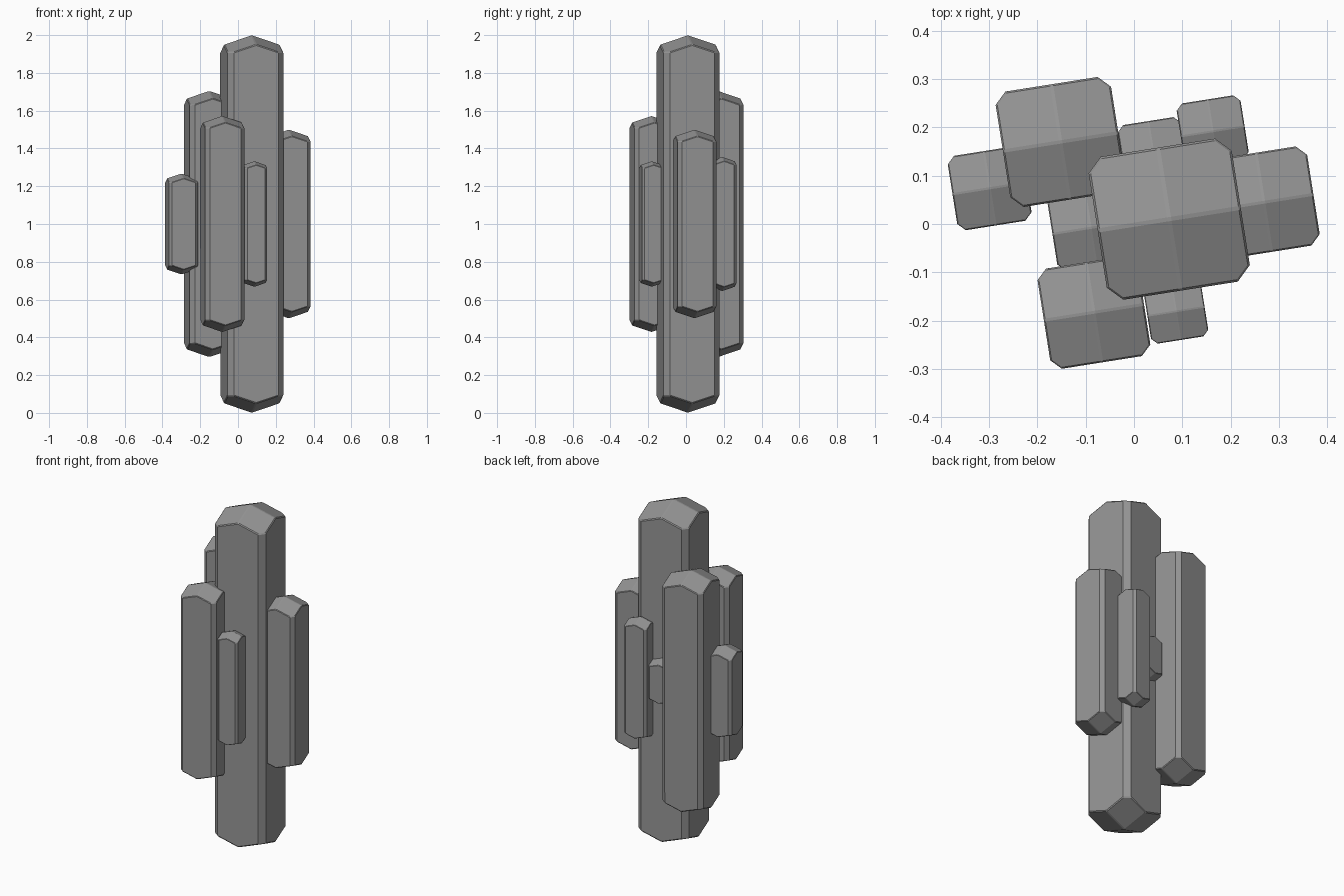
import bpy, bmesh
from math import radians
from mathutils import Matrix

if "Cube" in bpy.data.objects:
    bpy.data.objects.remove(bpy.data.objects["Cube"], do_unlink=True)

stone = bpy.data.materials.new("grey_stone")
stone.use_nodes = True
GREY = (0.3, 0.3, 0.3, 1)
stone.diffuse_color = GREY
stone.node_tree.nodes["Principled BSDF"].inputs["Base Color"].default_value = GREY

TURN = radians(9)      # shared twist of the whole cluster
SLOPE = 1 / 3          # pitch of the four-sided points
MIDDLE = 1.0           # every column is centred on this height


def crystal(name, x, y, half, length):
    """Square column with chamfered corners and a ridged point at each end."""
    bm = bmesh.new()
    shoulder = length / 2 - half * SLOPE
    caps = []
    for side in (1, -1):
        # 3 x 3 grid: raised centre, lower edge middles, lowest corners
        grid = [[bm.verts.new((i * half, j * half, side *
                 (length / 2 - SLOPE * half * (abs(i) + abs(j)))))
                 for j in (-1, 0, 1)] for i in (-1, 0, 1)]
        for i in range(2):
            for j in range(2):
                bm.faces.new((grid[i][j], grid[i + 1][j],
                              grid[i + 1][j + 1], grid[i][j + 1]))
        caps.append([grid[0][0], grid[1][0], grid[2][0], grid[2][1],
                     grid[2][2], grid[1][2], grid[0][2], grid[0][1]])
    # Four flat sides joining the two points
    top, bottom = caps
    for k in range(0, 8, 2):
        ids = [k, k + 1, (k + 2) % 8]
        bm.faces.new([top[i] for i in ids] + [bottom[i] for i in reversed(ids)])
    bmesh.ops.recalc_face_normals(bm, faces=bm.faces)

    # Wide chamfer on the upright corners
    upright = [e for e in bm.edges
               if abs(e.verts[0].co.z - e.verts[1].co.z) > shoulder]
    bmesh.ops.bevel(bm, geom=upright, offset=half * 0.2, segments=1,
                    affect='EDGES', profile=0.5)
    # Fine worn edge around the rims and ridges
    worn = [e for e in bm.edges
            if abs(e.verts[0].co.z - e.verts[1].co.z) < shoulder]
    bmesh.ops.bevel(bm, geom=worn, offset=half * 0.03, segments=1,
                    affect='EDGES', profile=0.5)
    bm.transform(Matrix.Translation((x, y, MIDDLE)) @ Matrix.Rotation(TURN, 4, 'Z'))

    mesh = bpy.data.meshes.new(name)
    bm.to_mesh(mesh)
    bm.free()
    mesh.materials.append(stone)
    bpy.context.collection.objects.link(bpy.data.objects.new(name, mesh))


# name, centre x, centre y, half width, length
crystal("main_column", 0.073, 0.01, 0.15, 2.0)
crystal("back_left_column", -0.152, 0.17, 0.121, 1.41)
crystal("front_left_column", -0.083, -0.183, 0.105, 1.145)
crystal("right_column", 0.269, 0.045, 0.104, 1.0)
crystal("left_column", -0.299, 0.074, 0.078, 0.535)
crystal("back_right_column", 0.163, 0.192, 0.067, 0.71)
crystal("front_right_column", 0.087, -0.181, 0.06, 0.665)
crystal("back_filler_column", 0.04, 0.148, 0.066, 0.27)
crystal("left_filler_column", -0.09, -0.008, 0.08, 0.33)
